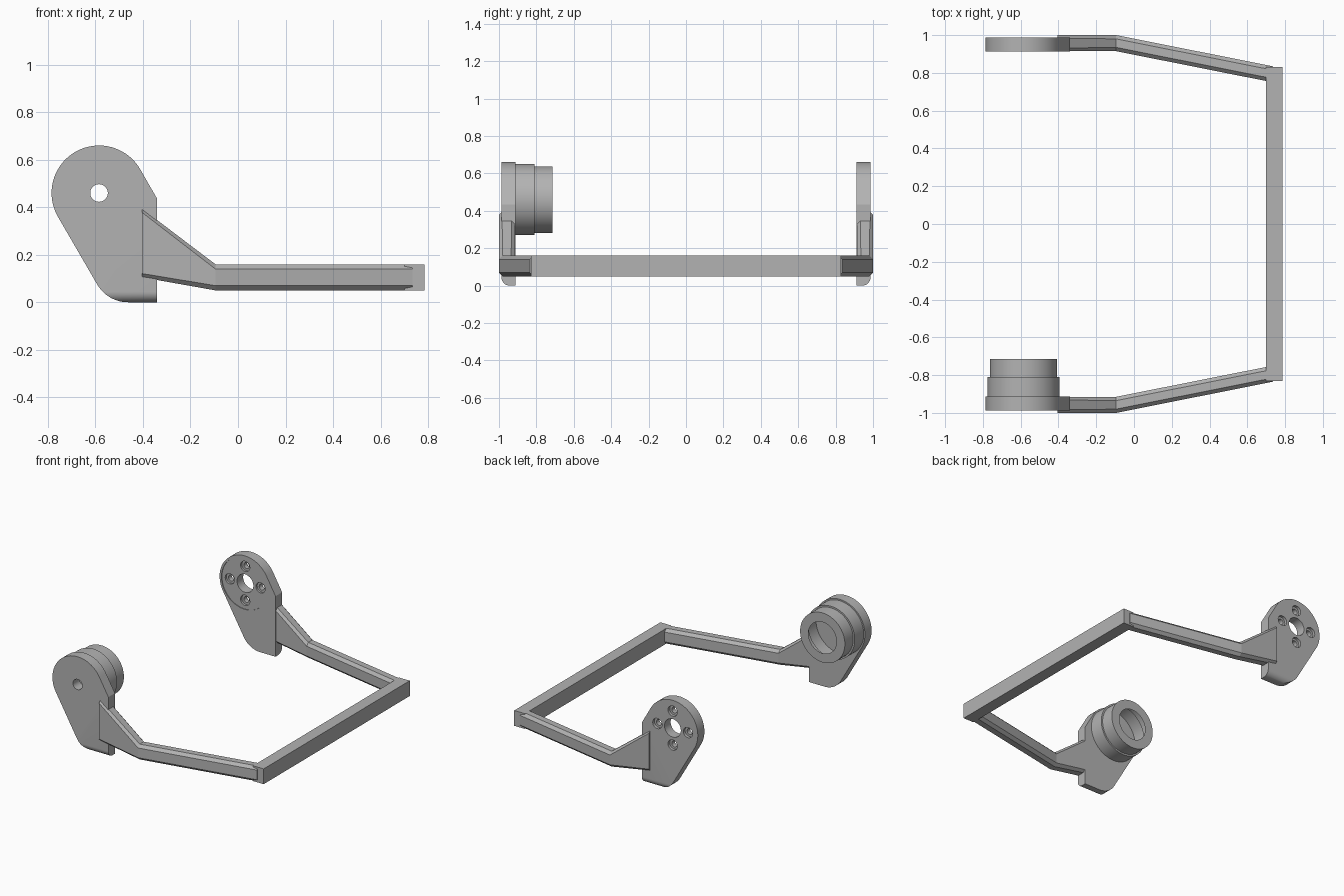
import bpy, bmesh
from math import sin, cos, pi, radians
from mathutils import Matrix, Vector

if "Cube" in bpy.data.objects:
    bpy.data.objects.remove(bpy.data.objects["Cube"])

grey = bpy.data.materials.new("mid grey")
grey.use_nodes = True
COLOUR = (0.45, 0.45, 0.45, 1)
grey.diffuse_color = COLOUR
grey.node_tree.nodes["Principled BSDF"].inputs["Base Color"].default_value = COLOUR

PX, PZ, R = -0.585, 0.46, 0.2        # pivot centre and plate radius
INNER, OUTER = 0.912, 0.987          # plate faces, as distance from the middle


def finish(bm, name):
    bmesh.ops.recalc_face_normals(bm, faces=bm.faces[:])
    mesh = bpy.data.meshes.new(name)
    bm.to_mesh(mesh)
    bm.free()
    mesh.materials.append(grey)
    obj = bpy.data.objects.new(name, mesh)
    bpy.context.collection.objects.link(obj)
    return obj


def activate(obj):
    bpy.ops.object.select_all(action='DESELECT')
    obj.select_set(True)
    bpy.context.view_layer.objects.active = obj


def smooth(obj):
    activate(obj)
    bpy.ops.object.shade_smooth_by_angle(angle=radians(25))


def arc(cx, cz, r, start, end, n):
    steps = [radians(start + (end - start) * i / n) for i in range(n + 1)]
    return [(cx + r * cos(a), cz + r * sin(a)) for a in steps]


def loft(name, rings):
    """Skin a series of equal closed rings and cap both ends."""
    bm = bmesh.new()
    loops = [[bm.verts.new(p) for p in ring] for ring in rings]
    n = len(loops[0])
    for a, b in zip(loops, loops[1:]):
        for i in range(n):
            j = (i + 1) % n
            bm.faces.new((a[i], a[j], b[j], b[i]))
    bm.faces.new(loops[0])
    bm.faces.new(loops[-1])
    return finish(bm, name)


def cut(obj, cutter):
    cutter.hide_render = True
    mod = obj.modifiers.new("cut", 'BOOLEAN')
    mod.operation, mod.solver, mod.object = 'DIFFERENCE', 'EXACT', cutter
    activate(obj)
    bpy.ops.object.modifier_apply(modifier=mod.name)
    bpy.data.objects.remove(cutter)


def drill(obj, x, z, r, y0, y1, n=40):
    ring = arc(x, z, r, 0, 360, n)[:-1]
    cut(obj, loft("drill", [[(px, y, pz) for px, pz in ring] for y in (y0, y1)]))


def end_plate(name, s):
    """Teardrop plate with a rounded lower outside edge."""
    outline = arc(PX, PZ, R, 30, 210, 40) + arc(-0.463, 0.15, 0.15, 210, 270, 12)
    outline += [(-0.34, 0), (-0.34, 0.435)]
    plate = loft(name, [[(x, s * y, z) for x, z in outline] for y in (INNER, OUTER)])
    f = 0.045
    fillet = arc(OUTER - f, f, f, 270, 360, 10)
    fillet += [(OUTER + f, f), (OUTER + f, -f), (OUTER - f, -f)]
    cut(plate, loft("fillet", [[(x, s * y, z) for y, z in fillet] for x in (-1, 0)]))
    return plate


def arm(name, s):
    """Chamfered rail that flares into a gusset at the plate."""
    w = 0.0425
    rings = []
    for x, y, lo, hi, c in ((-0.405, 0.9575, 0.105, 0.395, 0.016),
                            (-0.095, 0.9575, 0.05, 0.16, 0.02),
                            (0.735, 0.7925, 0.05, 0.16, 0.02)):
        section = [(-w, lo + c), (c - w, lo), (w - c, lo), (w, lo + c),
                   (w, hi - c), (w - c, hi), (c - w, hi), (-w, hi - c)]
        rings.append([(x, s * (y + dy), z) for dy, z in section])
    return loft(name, rings)


# Side arms
arm("right_arm", -1)
arm("left_arm", 1)

# Cross bar joining the arms
bm = bmesh.new()
bmesh.ops.create_cube(bm, size=1, matrix=Matrix.Translation((0.7425, 0, 0.105))
                      @ Matrix.Diagonal((0.085, 1.66, 0.11, 1)))
finish(bm, "cross_bar")

# Front plate with its small pivot hole
front = end_plate("front_plate", -1)
drill(front, PX, PZ, 0.037, -1.1, -0.8)
smooth(front)

# Back plate with shallow recess, pivot hole and four counterbored screw holes
back = end_plate("back_plate", 1)
drill(back, PX, PZ, 0.185, 0.8, INNER + 0.005, 64)
drill(back, PX, PZ, 0.065, 0.8, 1.1)
for k in range(4):
    x, z = PX + 0.122 * cos(k * pi / 2), PZ + 0.122 * sin(k * pi / 2)
    drill(back, x, z, 0.021, 0.8, 1.1, 24)
    drill(back, x, z, 0.037, 0.8, INNER + 0.02, 24)
    drill(back, x, z, 0.037, OUTER - 0.02, 1.1, 24)
smooth(back)

# Stepped hollow boss on the front plate, turned from a profile
profile = [(0.112, -0.913), (0.19, -0.913), (0.19, -0.81),
           (0.178, -0.81), (0.178, -0.715), (0.112, -0.715)]
bm = bmesh.new()
verts = [bm.verts.new((PX + r, y, PZ)) for r, y in profile]
edges = [bm.edges.new((a, b)) for a, b in zip(verts, verts[1:])]
bmesh.ops.spin(bm, geom=verts + edges, cent=(PX, 0, PZ), axis=Vector((0, 1, 0)),
               angle=2 * pi, steps=64, use_merge=True)
bmesh.ops.remove_doubles(bm, verts=bm.verts[:], dist=0.0001)
smooth(finish(bm, "bearing_boss"))
